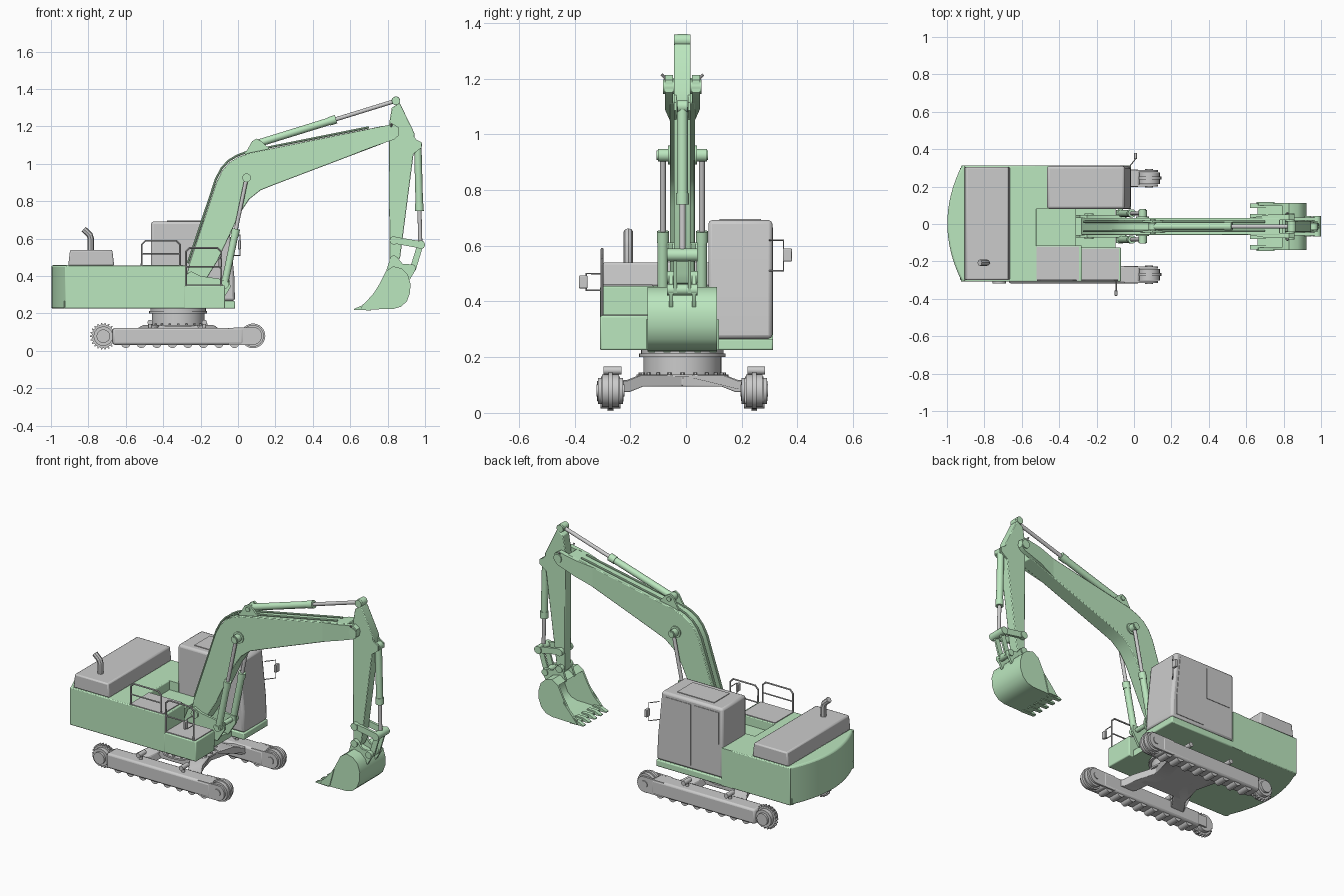
import bpy, bmesh
from math import sin, cos, pi
from mathutils import Vector

green = bpy.data.materials.new("pale_green")
green.diffuse_color = (0.5, 0.8, 0.52, 1)
C = -0.013                      # centre plane of boom and tracks


def finish(ob, mat=None, bevel=0):
    bpy.ops.object.select_all(action='DESELECT')
    ob.select_set(True)
    bpy.context.view_layer.objects.active = ob
    if mat:
        ob.data.materials.append(mat)
    if bevel:
        m = ob.modifiers.new("bevel", 'BEVEL')
        m.width, m.segments, m.limit_method = bevel, 2, 'ANGLE'
    bpy.ops.object.shade_smooth_by_angle(angle=0.6)
    return ob


def prism(name, pts, a, b, axis='y', mat=None, bevel=0, move=None):
    """Extrude a 2D outline along an axis; move() may shift each vertex."""
    put = {'x': lambda p, t: (t, p[0], p[1]), 'y': lambda p, t: (p[0], t, p[1]),
           'z': lambda p, t: (p[0], p[1], t)}[axis]
    bm = bmesh.new()
    lo = [bm.verts.new(put(p, a)) for p in pts]
    hi = [bm.verts.new(put(p, b)) for p in pts]
    bm.faces.new(lo)
    bm.faces.new(hi)
    for i in range(len(pts)):
        j = (i + 1) % len(pts)
        bm.faces.new((lo[i], lo[j], hi[j], hi[i]))
    if move:
        for v in bm.verts:
            v.co = move(v.co)
    bmesh.ops.recalc_face_normals(bm, faces=bm.faces)
    me = bpy.data.meshes.new(name)
    bm.to_mesh(me)
    bm.free()
    ob = bpy.data.objects.new(name, me)
    bpy.context.collection.objects.link(ob)
    return finish(ob, mat, bevel)


def box(name, x0, x1, y0, y1, z0, z1, mat=None, bevel=0):
    return prism(name, [(x0, y0), (x1, y0), (x1, y1), (x0, y1)], z0, z1, 'z', mat, bevel)


def rod(name, p, q, r, mat=None, n=24, bevel=0):
    p, q = Vector(p), Vector(q)
    bpy.ops.mesh.primitive_cylinder_add(vertices=n, radius=r, depth=(q - p).length, location=(p + q) / 2)
    ob = bpy.context.object
    ob.name = name
    ob.rotation_mode = 'QUATERNION'
    ob.rotation_quaternion = (q - p).to_track_quat('Z', 'Y')
    return finish(ob, mat, bevel)


def pin(name, x, z, y, half, r, mat=green):
    return rod(name, (x, y - half, z), (x, y + half, z), r, mat)


def pipe(name, pts, r, mat=None):
    cu = bpy.data.curves.new(name, 'CURVE')
    cu.dimensions, cu.bevel_depth, cu.bevel_resolution, cu.use_fill_caps = '3D', r, 2, True
    sp = cu.splines.new('POLY')
    sp.points.add(len(pts) - 1)
    for s, p in zip(sp.points, pts):
        s.co = (*p, 1)
    ob = bpy.data.objects.new(name, cu)
    bpy.context.collection.objects.link(ob)
    bpy.ops.object.select_all(action='DESELECT')
    ob.select_set(True)
    bpy.context.view_layer.objects.active = ob
    bpy.ops.object.convert(target='MESH')
    return finish(bpy.context.object, mat)


def ram(name, p, q, y, split, r):
    """Hydraulic cylinder: green barrel from p, grey rod to q, eyes at both ends."""
    a, b = Vector((p[0], y, p[1])), Vector((q[0], y, q[1]))
    m = a.lerp(b, split)
    rod(name + "_barrel", a, m, r, green, bevel=0.003)
    rod(name + "_gland", m - (b - a).normalized() * 0.04, m, r * 1.15, green)
    rod(name + "_rod", m, b, r * 0.55)
    pin(name + "_base_eye", *p, y, 0.018, 0.023)
    pin(name + "_rod_eye", *q, y, 0.018, 0.023)


# Tracks
for s, side in ((-1, "right"), (1, "left")):
    y = C + s * 0.258
    box(side + "_track_frame", -0.67, 0.03, y - 0.047, y + 0.047, 0.032, 0.123, bevel=0.012)
    fork = [(-0.05, 0.032), (0.08, 0.032)] + [(0.08 + 0.048 * cos(t), 0.08 + 0.048 * sin(t))
            for t in [-1.2 + i * 0.3 for i in range(9)]] + [(-0.05, 0.123)]
    for k in (-1, 1):
        prism(side + "_idler_fork", fork, y + k * 0.033, y + k * 0.045)
        pin(side + "_idler_wheel", 0.08, 0.08, y + k * 0.019, 0.011, 0.058, None)
        pin(side + "_idler_hub", 0.08, 0.08, y + k * 0.046, 0.004, 0.022, None)
    pin(side + "_idler_flange", 0.08, 0.08, y, 0.008, 0.066, None)
    teeth = []
    for i in range(22):
        for d, r in ((-0.3, 0.062), (-0.12, 0.072), (0.12, 0.072), (0.3, 0.062)):
            t = (i + d) * 2 * pi / 22
            teeth.append((-0.72 + r * cos(t), 0.078 + r * sin(t)))
    prism(side + "_sprocket", teeth, y - 0.01, y + 0.01)
    pin(side + "_sprocket_drum", -0.72, 0.078, y, 0.034, 0.052, None)
    pin(side + "_final_drive", -0.72, 0.078, y + s * 0.02, 0.028, 0.036, None)
    box(side + "_motor_mount", -0.72, -0.65, y - s * 0.03, y - s * 0.044, 0.045, 0.11)
    for i in range(8):
        pin(side + "_bottom_roller", -0.6 + i * 0.083, 0.04, y, 0.036, 0.025, None)
    for x in (-0.47, -0.18):
        pin(side + "_carrier_roller", x, 0.152, y + 0.007, 0.032, 0.014, None)
        rod(side + "_carrier_post", (x, y, 0.11), (x, y, 0.15), 0.01)
    # Splayed legs of the lower frame
    leg = [(C, 0.095), (C + s * 0.14, 0.095), (C + s * 0.19, 0.075), (C + s * 0.23, 0.075),
           (C + s * 0.23, 0.118), (C + s * 0.2, 0.118), (C + s * 0.15, 0.137), (C, 0.137)]
    for k in (-1, 1):
        prism(side + "_frame_leg", leg, -0.32 + k * 0.06, -0.32 + k * 0.15, 'x', bevel=0.004,
              move=lambda v: Vector((v.x + k * 0.09 * max(0, abs(v.y - C) - 0.08) / 0.15, v.y, v.z)))

# Turntable
box("lower_frame", -0.47, -0.17, C - 0.14, C + 0.14, 0.095, 0.137, bevel=0.006)
for r, a, b in ((0.165, 0.128, 0.138), (0.14, 0.135, 0.2), (0.155, 0.2, 0.213), (0.148, 0.21, 0.228)):
    rod("swing_bearing", (-0.32, C, a), (-0.32, C, b), r, n=48)
for i in range(20):
    t = i * pi / 10
    p = (-0.32 + 0.15 * cos(t), C + 0.15 * sin(t))
    rod("bearing_bolt", (*p, 0.135), (*p, 0.145), 0.007, n=6)

# Upper body
box("deck_floor", -0.93, -0.1, -0.3, 0.3, 0.225, 0.265, green)
box("cab_floor", -0.6, -0.015, 0.08, 0.313, 0.225, 0.266, green, 0.006)
box("engine_bay", -0.925, -0.52, -0.308, 0.313, 0.225, 0.455, green, 0.005)
box("body_behind_cab", -0.53, -0.46, 0.08, 0.313, 0.225, 0.455, green)
box("side_tank", -0.53, -0.28, -0.308, -0.115, 0.225, 0.455, green, 0.005)
box("front_step_box", -0.29, -0.07, -0.308, -0.125, 0.225, 0.349, green, 0.006)
box("tank_cover", -0.52, -0.295, -0.303, -0.12, 0.45, 0.46)
box("step_tread", -0.278, -0.08, -0.3, -0.13, 0.345, 0.354)
box("centre_channel", -0.53, -0.31, -0.12, 0.085, 0.26, 0.4, green)
arc = [(-0.92 - 0.078 * (1 - (i / 8) ** 2), 0.0025 + 0.3105 * i / 8) for i in range(-8, 9)]
prism("counterweight", [(-0.9, -0.308)] + arc + [(-0.9, 0.313)], 0.225, 0.458, 'z', green, 0.012)
prism("engine_hood", [(-0.908, 0.455), (-0.662, 0.455), (-0.672, 0.54), (-0.898, 0.54)],
      -0.3, 0.305, bevel=0.008)
pipe("exhaust", [(-0.787, -0.207, 0.53), (-0.787, -0.207, 0.6), (-0.793, -0.207, 0.62),
                 (-0.825, -0.207, 0.65)], 0.017)

# Cab
prism("cab", [(-0.465, 0.266), (-0.016, 0.266), (-0.02, 0.4), (-0.05, 0.692), (-0.465, 0.692)],
      0.08, 0.31, bevel=0.014)
prism("cab_door", [(-0.25, 0.29), (-0.05, 0.29), (-0.05, 0.4), (-0.075, 0.665), (-0.25, 0.665)], 0.308, 0.313)
box("cab_side_window", -0.44, -0.27, 0.308, 0.313, 0.47, 0.665)
box("cab_roof_hatch", -0.38, -0.13, 0.12, 0.27, 0.688, 0.696)

# Mirrors and handrails
pipe("cab_mirror_arm", [(-0.03, 0.3, 0.62), (0.01, 0.35, 0.62), (0.01, 0.35, 0.51), (-0.03, 0.3, 0.51)], 0.003)
box("cab_mirror", 0.0, 0.016, 0.348, 0.38, 0.543, 0.59, bevel=0.003)
pipe("step_mirror_arm", [(-0.095, -0.303, 0.5), (-0.095, -0.358, 0.5), (-0.095, -0.358, 0.44),
                         (-0.095, -0.303, 0.44)], 0.003)
box("step_mirror", -0.103, -0.088, -0.384, -0.354, 0.447, 0.493, bevel=0.003)
for x0, x1, z0, zm, z1 in ((-0.515, -0.31, 0.45, 0.52, 0.588), (-0.278, -0.09, 0.345, 0.45, 0.55)):
    y = -0.301
    pipe("handrail", [(x0, y, z0), (x0, y, z1 - 0.02), (x0 + 0.02, y, z1), (x1 - 0.02, y, z1),
                      (x1, y, z1 - 0.02), (x1, y, z0)], 0.005)
    pipe("handrail_middle", [(x0, y, zm), (x1, y, zm)], 0.004)

# Boom
top = [(-0.262, 0.46), (-0.137, 0.834), (-0.112, 0.91), (-0.082, 0.967), (-0.045, 1.008),
       (0.0, 1.035), (0.06, 1.058)]
prism("boom", [(-0.283, 0.36)] + top + [(0.78, 1.203), (0.78, 1.11), (0.2, 0.89), (0.12, 0.858),
      (0.06, 0.81), (0.01, 0.735), (-0.11, 0.48), (-0.19, 0.35), (-0.24, 0.335)],
      C - 0.045, C + 0.045, mat=green, bevel=0.004)
for s in (-1, 1):
    prism("boom_fork", [(0.6, 1.165), (0.72, 1.19), (0.83, 1.212), (0.858, 1.195), (0.858, 1.15),
          (0.835, 1.13), (0.72, 1.09), (0.6, 1.045)], C + s * 0.034, C + s * 0.063, mat=green,
          move=lambda v: Vector((v.x, v.y - (s * 0.02 if v.x < 0.65 else 0), v.z)))
    pipe("boom_oil_line", [(x - 0.006, C + s * 0.025, z + 0.008) for x, z in top] +
         [(0.7, C + s * 0.025, 1.195)], 0.006, green)
    prism("boom_foot_bracket", [(-0.34, 0.26), (-0.29, 0.4), (-0.25, 0.425), (-0.2, 0.4), (-0.1, 0.385),
          (-0.045, 0.38), (-0.04, 0.34), (-0.09, 0.26)], C + s * 0.046, C + s * 0.06, mat=green)
    prism("stick_ram_bracket", [(0.03, 1.04), (0.075, 1.12), (0.1, 1.135), (0.125, 1.12), (0.17, 1.075)],
          C + s * 0.021, C + s * 0.032, mat=green)
    ram("boom_ram", (-0.072, 0.355), (0.046, 0.925), C + s * 0.07, 0.52, 0.019)
    pipe("boom_tip_lamp_arm", [(0.82, C + s * 0.06, 1.2), (0.82, C + s * 0.075, 1.215)], 0.005)
pin("boom_foot_pin", -0.24, 0.385, C, 0.068, 0.024)
pin("boom_ram_top_pin", 0.046, 0.925, C, 0.092, 0.017)
pin("boom_ram_boss", 0.046, 0.925, C, 0.052, 0.034)
pin("boom_ram_base_pin", -0.072, 0.355, C, 0.092, 0.014)
pin("stick_pivot", 0.833, 1.171, C, 0.069, 0.026)
ram("stick_ram", (0.1, 1.107), (0.844, 1.337), C, 0.57, 0.02)
pin("stick_ram_pin", 0.1, 1.107, C, 0.04, 0.014)

# Stick
prism("stick", [(0.81, 0.475), (0.806, 1.2), (0.822, 1.3), (0.865, 1.325), (0.945, 1.16), (0.942, 1.08),
      (0.867, 0.5), (0.85, 0.465), (0.82, 0.463)], C - 0.03, C + 0.03, mat=green, bevel=0.004)
pin("stick_top_boss", 0.844, 1.337, C, 0.03, 0.022)
for s in (-1, 1):
    y = C + s * 0.03
    prism("bucket_ram_bracket", [(0.92, 1.17), (0.955, 1.128), (0.98, 1.115), (0.98, 1.085), (0.92, 1.04)],
          y - s * 0.009, y, mat=green)
    # Linkage between stick and bucket
    y = C + s * 0.041
    prism("rocker_link", [(0.825, 0.575), (0.975, 0.548), (0.993, 0.567), (0.978, 0.586), (0.835, 0.61),
          (0.818, 0.595)], y - 0.008, y + 0.008, mat=green)
    prism("bucket_link", [(0.96, 0.572), (0.99, 0.562), (0.95, 0.43), (0.918, 0.438)],
          C + s * 0.02, C + s * 0.031, mat=green)
    prism("bucket_ear", [(0.79, 0.42), (0.813, 0.49), (0.83, 0.51), (0.852, 0.5), (0.88, 0.465),
          (0.925, 0.462), (0.947, 0.447), (0.945, 0.425), (0.918, 0.38)], y - 0.007, y + 0.007, mat=green)
for x, z, r in ((0.833, 0.59, 0.022), (0.977, 0.567, 0.023), (0.93, 0.442, 0.02), (0.833, 0.487, 0.022)):
    pin("link_pin", x, z, C, 0.055, r)
ram("bucket_ram", (0.961, 1.1), (0.975, 0.567), C, 0.66, 0.02)

# Bucket: bent shell, side cheeks and teeth
back = [(0.79, 0.425), (0.83, 0.452), (0.875, 0.44), (0.907, 0.41), (0.922, 0.36), (0.92, 0.31),
        (0.903, 0.265), (0.872, 0.236), (0.83, 0.224), (0.66, 0.22)]
cx, cz = 0.8, 0.33
inner = [(x + (cx - x) * 0.11, z + (cz - z) * 0.11) for x, z in back[1:-1]]
shell = back + [(0.66, 0.232)] + inner[::-1]
prism("bucket_shell", shell, C - 0.122, C + 0.122, mat=green)
cheek = back + [(0.665, 0.245), (0.715, 0.29), (0.755, 0.355)]
for s in (-1, 1):
    prism("bucket_cheek", cheek, C + s * 0.113, C + s * 0.125, mat=green)
    prism("side_cutter", [(0.655, 0.225), (0.72, 0.225), (0.75, 0.335), (0.705, 0.285)],
          C + s * 0.123, C + s * 0.131, mat=green)
for i in range(5):
    y = C + (i - 2) * 0.055
    prism("bucket_tooth", [(0.71, 0.216), (0.62, 0.219), (0.62, 0.224), (0.66, 0.241), (0.71, 0.241)],
          y - 0.012, y + 0.012, mat=green)
